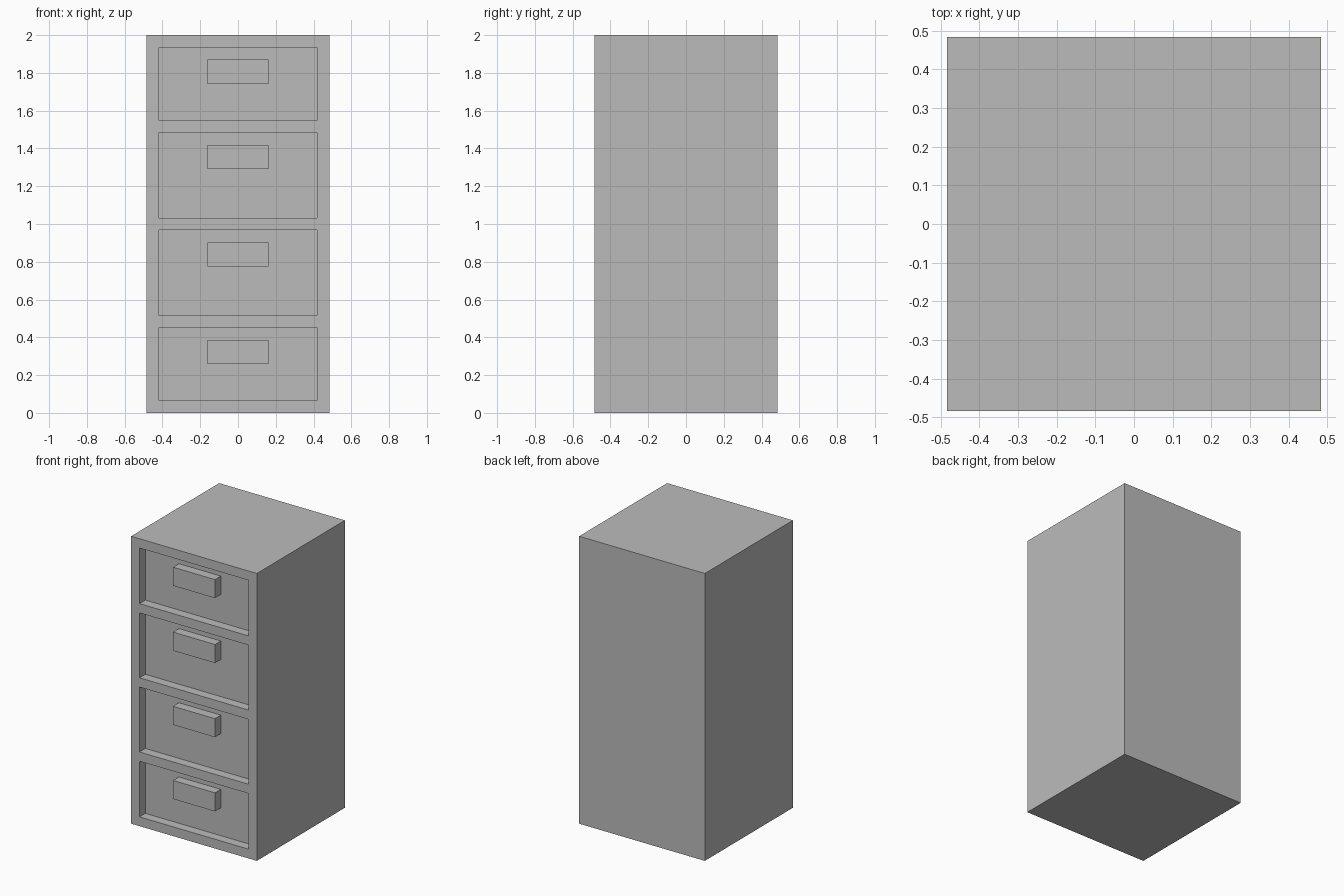
import bpy
import bmesh
from mathutils import Matrix, Vector

default = bpy.data.objects.get("Cube")
if default:
    bpy.data.objects.remove(default, do_unlink=True)

# The whole cabinet sits on a module: 15 wide, 15 deep, 31 tall
U = 2 / 31
HALF = 7.5 * U
DRAWER_HALF = 6.5 * U
DRAWERS = [(1, 7), (8, 15), (16, 23), (24, 30)]  # bottom and top, in modules

grey = bpy.data.materials.new("cabinet_grey")
grey.use_nodes = True
colour = (0.5, 0.5, 0.5, 1)
grey.diffuse_color = colour
grey.node_tree.nodes["Principled BSDF"].inputs["Base Color"].default_value = colour


def box(bm, low, high):
    low, high = Vector(low), Vector(high)
    place = Matrix.Translation((low + high) / 2) @ Matrix.Diagonal((high - low).to_4d())
    bmesh.ops.create_cube(bm, size=1, matrix=place)


def finish(name, bm):
    mesh = bpy.data.meshes.new(name)
    bm.to_mesh(mesh)
    bm.free()
    mesh.materials.append(grey)
    obj = bpy.data.objects.new(name, mesh)
    bpy.context.collection.objects.link(obj)
    return obj


def front_faces(bm):
    bm.normal_update()
    return [f for f in bm.faces if f.normal.y < -0.9]


# Cabinet body: cut the front into panels, then sink the drawer fronts
bm = bmesh.new()
box(bm, (-HALF, -HALF, 0), (HALF, HALF, 31 * U))
cuts = [(Vector((s * DRAWER_HALF, 0, 0)), (1, 0, 0)) for s in (-1, 1)]
cuts += [(Vector((0, 0, z * U)), (0, 0, 1)) for pair in DRAWERS for z in pair]
for point, normal in cuts:
    faces = front_faces(bm)
    edges = {e for f in faces for e in f.edges}
    verts = {v for f in faces for v in f.verts}
    bmesh.ops.bisect_plane(bm, geom=faces + list(edges) + list(verts),
                           plane_co=point, plane_no=normal)

panels = []
for face in front_faces(bm):
    centre = face.calc_center_median()
    if abs(centre.x) < DRAWER_HALF and any(a * U < centre.z < b * U for a, b in DRAWERS):
        panels.append(face)
bmesh.ops.inset_individual(bm, faces=panels, thickness=0, depth=-U)
finish("cabinet_body", bm)

# Handles: one block per drawer, flush with the frame
for i, (bottom, top) in enumerate(DRAWERS, 1):
    bm = bmesh.new()
    box(bm, (-2.5 * U, -HALF, (top - 3) * U), (2.5 * U, -HALF + U, (top - 1) * U))
    finish(f"drawer_handle_{i}", bm)
